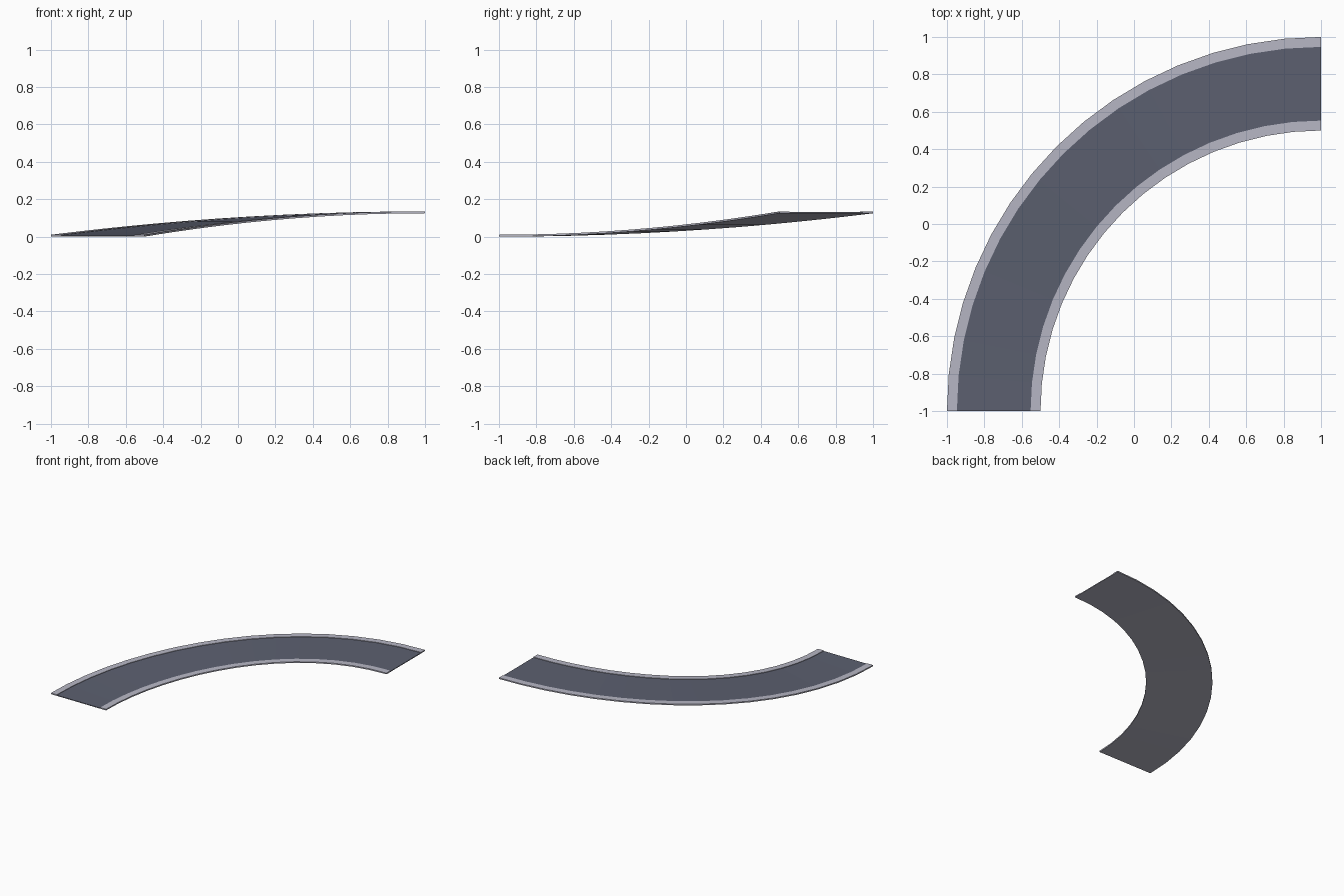
import bpy, bmesh, math

if "Cube" in bpy.data.objects:
    bpy.data.objects.remove(bpy.data.objects["Cube"])

SEGMENTS = 16      # steps around the quarter turn
RISE = 0.125       # height gained along the turn
R_IN, R_OUT = 1.5, 2.0
KERB = 0.053       # kerb width
THICK, ROAD_Z = 0.01, 0.006


def material(name, rgb):
    m = bpy.data.materials.new(name)
    m.diffuse_color = (*rgb, 1)
    m.use_nodes = True
    m.node_tree.nodes["Principled BSDF"].inputs["Base Color"].default_value = m.diffuse_color
    return m


kerb_mat = material("pale grey kerb", (0.474, 0.474, 0.558))
road_mat = material("dark blue grey road", (0.107, 0.117, 0.162))


def sweep(name, profile, mat, closed):
    """Sweep a (radius, height) profile round the turn, easing up in height."""
    bm = bmesh.new()
    rings = []
    for i in range(SEGMENTS + 1):
        a = math.pi / 2 * i / SEGMENTS
        lift = RISE * math.sin(a) ** 2
        rings.append([bm.verts.new((1 - r * math.cos(a), -1 + r * math.sin(a), z + lift))
                      for r, z in profile])
    n = len(profile)
    for a, b in zip(rings, rings[1:]):
        for j in range(n if closed else n - 1):
            k = (j + 1) % n
            bm.faces.new((a[j], a[k], b[k], b[j]))
    if closed:
        bm.faces.new(rings[0][::-1])
        bm.faces.new(rings[-1])
        bmesh.ops.recalc_face_normals(bm, faces=bm.faces[:])
    else:
        bm.normal_update()
        if bm.faces[:][0].normal.z < 0:
            bmesh.ops.reverse_faces(bm, faces=bm.faces[:])
    mesh = bpy.data.meshes.new(name)
    bm.to_mesh(mesh)
    bm.free()
    mesh.materials.append(mat)
    ob = bpy.data.objects.new(name, mesh)
    bpy.context.collection.objects.link(ob)
    return ob


# Slab with a raised kerb on each side and a shallow channel between them
a, b = R_IN + KERB, R_OUT - KERB
floor = ROAD_Z - 0.002
sweep("kerb_slab", [(R_IN, 0), (R_IN, THICK), (a, THICK), (a, floor),
                    (b, floor), (b, THICK), (R_OUT, THICK), (R_OUT, 0)], kerb_mat, True)

# Thin road plate lying in the channel
sweep("road_surface", [(a, floor + 0.0001), (a, ROAD_Z), (b, ROAD_Z), (b, floor + 0.0001)],
      road_mat, True)
